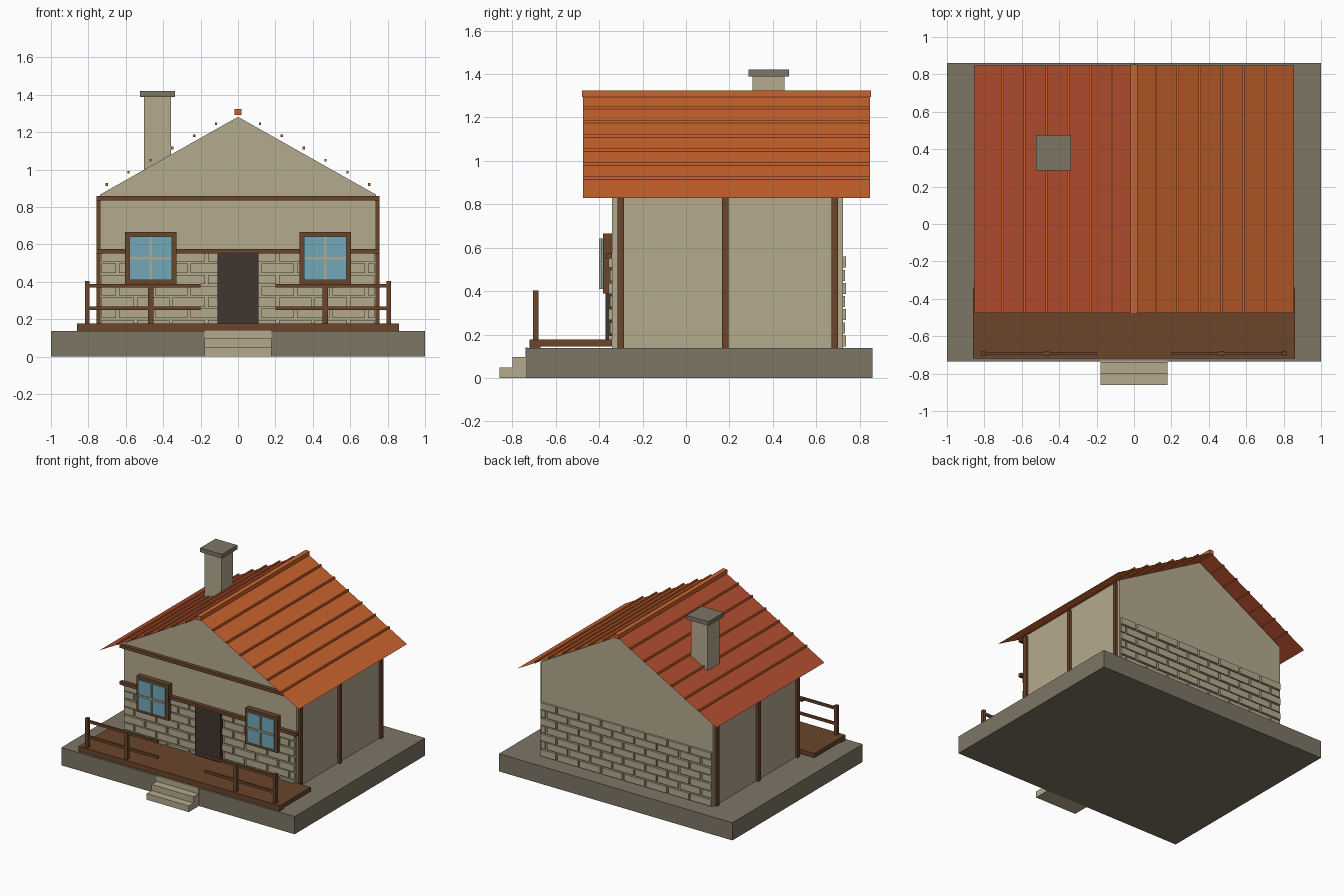
import bpy
import bmesh

old = bpy.data.objects.get("Cube")
if old:
    bpy.data.objects.remove(old, do_unlink=True)


def material(name, hex_colour):
    def linear(c):
        return c / 12.92 if c <= 0.04045 else ((c + 0.055) / 1.055) ** 2.4
    rgb = [linear(int(hex_colour[i:i + 2], 16) / 255) for i in (0, 2, 4)]
    m = bpy.data.materials.new(name)
    m.use_nodes = True
    m.diffuse_color = (*rgb, 1)
    m.node_tree.nodes["Principled BSDF"].inputs["Base Color"].default_value = (*rgb, 1)
    return m


STONE = material("tan stone", "B5AA8E")
GREY = material("grey concrete", "7D7665")
WOOD = material("brown wood", "6A452B")
ORANGE = material("orange roof", "CC642D")
RED = material("red roof", "B34D2F")
DARK = material("dark door", "40362F")
GLASS = material("blue glass", "72A9B9")


def finish(name, bm, mat):
    mesh = bpy.data.meshes.new(name)
    bm.to_mesh(mesh)
    bm.free()
    mesh.materials.append(mat)
    ob = bpy.data.objects.new(name, mesh)
    bpy.context.collection.objects.link(ob)
    return ob


def boxes(name, mat, spans):
    """One object from boxes given as (x range, y range, z range)."""
    bm = bmesh.new()
    for span in spans:
        verts = bmesh.ops.create_cube(bm, size=1)["verts"]
        for v in verts:
            for axis in range(3):
                lo, hi = span[axis]
                v.co[axis] = (lo + hi) / 2 + v.co[axis] * (hi - lo)
    return finish(name, bm, mat)


def around(centre, width):
    return (centre - width / 2, centre + width / 2)


# Foundation, entrance steps and porch deck
BASE = 0.137
boxes("foundation", GREY, [((-1, 1), (-0.735, 0.86), (0, BASE))])
boxes("entrance_steps", STONE, [
    ((-0.18, 0.18), (-0.86 + 0.06 * i, -0.73), (0.048 * i, min(0.048 * (i + 1), 0.141)))
    for i in range(3)])
boxes("porch_deck", WOOD, [
    ((-0.862, 0.862), (-0.72, -0.34), (0.145, 0.178)),
    ((-0.862, 0.862), (-0.72, -0.67), (BASE, 0.17))])

# House walls with gables
HALF, FRONT, BACK = 0.738, -0.34, 0.722
bm = bmesh.new()
profile = [(-HALF, BASE), (HALF, BASE), (HALF, 0.866), (0, 1.282), (-HALF, 0.866)]
face = bm.faces.new([bm.verts.new((x, FRONT, z)) for x, z in profile])
extruded = bmesh.ops.extrude_face_region(bm, geom=[face])["geom"]
bmesh.ops.translate(bm, vec=(0, BACK - FRONT, 0),
                    verts=[g for g in extruded if isinstance(g, bmesh.types.BMVert)])
bmesh.ops.recalc_face_normals(bm, faces=bm.faces)
finish("house_walls", bm, STONE)


# Stone cladding in running bond on the front and back
def cladding(name, wall_y, direction):
    pitch, rise = 0.19, 0.0605
    spans = []
    for row in range(7):
        depth = 0.016 if row % 2 == 0 else 0.011
        z = 0.145 + row * rise
        x = -HALF - (row % 2) * pitch / 2
        while x < HALF:
            lo, hi = max(x + 0.008, -HALF + 0.008), min(x + pitch - 0.008, HALF - 0.008)
            if hi - lo > 0.03:
                y = sorted((wall_y - direction * 0.005, wall_y + direction * depth))
                spans.append(((lo, hi), y, (z, z + rise - 0.01)))
            x += pitch
    boxes(name, STONE, spans)


cladding("front_stones", FRONT, -1)
cladding("back_stones", BACK, 1)

# Timber posts on the sides, and beams across the front
boxes("side_posts", WOOD, [
    (around(s * 0.746, 0.022), around(y, 0.03), (BASE, 0.85))
    for s in (-1, 1) for y in (-0.30, 0.18, 0.685)])
boxes("front_beams", WOOD, [
    ((-0.757, 0.757), (-0.368, FRONT), (z, z + 0.025)) for z in (0.55, 0.835)])

# Door
boxes("door", DARK, [((-0.11, 0.11), (-0.37, FRONT), (0.178, 0.557))])

# Windows
for side, s in (("left", 1), ("right", -1)):
    cx, cz = s * 0.467, 0.525
    boxes(side + "_window_frame", WOOD, [
        (around(cx, 0.275), (-0.382, FRONT), (0.64, 0.665)),
        (around(cx, 0.275), (-0.382, FRONT), (0.388, 0.41)),
        (around(cx - 0.125, 0.025), (-0.382, FRONT), (0.41, 0.64)),
        (around(cx + 0.125, 0.025), (-0.382, FRONT), (0.41, 0.64))])
    boxes(side + "_window_glass", GLASS, [
        (around(cx, 0.228), (-0.392, FRONT), (0.41, 0.642))])
    boxes(side + "_window_bars", STONE, [
        (around(cx, 0.014), (-0.4, -0.391), (0.41, 0.642)),
        (around(cx, 0.228), (-0.4, -0.391), around(cz, 0.014))])

    # Porch railing
    boxes(side + "_railing", WOOD, [
        (around(s * 0.805, 0.024), around(-0.692, 0.026), (0.17, 0.403)),
        (around(s * 0.467, 0.028), around(-0.692, 0.026), (0.17, 0.387)),
        (around(s * 0.505, 0.61), around(-0.692, 0.016), (0.369, 0.388)),
        (around(s * 0.505, 0.61), around(-0.692, 0.016), (0.249, 0.268))])

# Thin roof sheets, battens and ridge
ROOF_Y = (-0.475, 0.848)
TOP, SLOPE, EAVE = 1.304, 0.555, 0.855
for side, s, mat in (("left", 1, ORANGE), ("right", -1, RED)):
    bm = bmesh.new()
    ridge, eave = (0, TOP), (s * EAVE, TOP - SLOPE * EAVE)
    corners = [(p[0], y, p[1]) for p, y in (
        (ridge, ROOF_Y[0]), (eave, ROOF_Y[0]), (eave, ROOF_Y[1]), (ridge, ROOF_Y[1]))]
    f = bm.faces.new([bm.verts.new(c) for c in corners])
    f.normal_update()
    if f.normal.z < 0:
        f.normal_flip()
    finish(side + "_roof", bm, mat)
    boxes(side + "_roof_battens", ORANGE, [
        (around(s * x, 0.012), ROOF_Y, around(TOP - SLOPE * x + 0.006, 0.014))
        for x in (0.117 * i for i in range(1, 7))])
boxes("roof_ridge", ORANGE, [(around(0, 0.036), (-0.48, 0.852), (1.293, 1.325))])

# Chimney
boxes("chimney", STONE, [((-0.502, -0.358), (0.307, 0.453), (0.95, 1.392))])
boxes("chimney_cap", GREY, [((-0.525, -0.338), (0.287, 0.475), (1.388, 1.42))])
